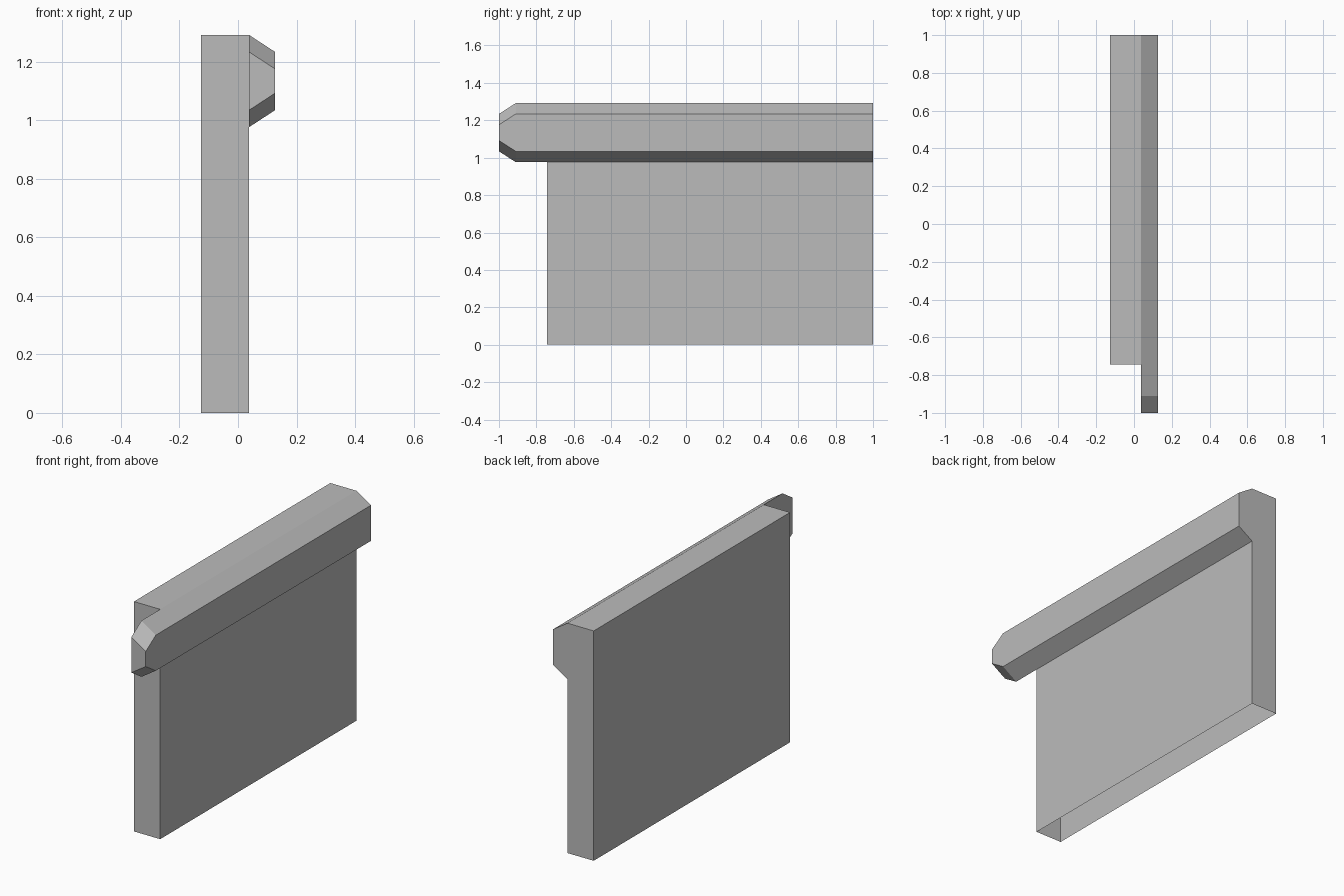
import bpy
import bmesh

cube = bpy.data.objects.get("Cube")
if cube:
    bpy.data.objects.remove(cube, do_unlink=True)

GREY = (0.5, 0.5, 0.5, 1.0)
mat = bpy.data.materials.new("plain grey")
mat.use_nodes = True
mat.diffuse_color = GREY
mat.node_tree.nodes["Principled BSDF"].inputs["Base Color"].default_value = GREY

JOINT_X, OUTER_X = 0.037, 0.126
BACK_Y, TOP_Z = 1.0, 1.292


def loft(name, rings, cap_start=True):
    """Skin a row of matching closed rings and cap the ends."""
    bm = bmesh.new()
    loops = [[bm.verts.new(p) for p in ring] for ring in rings]
    count = len(loops[0])
    for a, b in zip(loops, loops[1:]):
        for i in range(count):
            j = (i + 1) % count
            bm.faces.new((a[i], a[j], b[j], b[i]))
    if cap_start:
        bm.faces.new(loops[0])
    bm.faces.new(loops[-1])
    bmesh.ops.recalc_face_normals(bm, faces=bm.faces[:])
    mesh = bpy.data.meshes.new(name)
    bm.to_mesh(mesh)
    bm.free()
    mesh.materials.append(mat)
    obj = bpy.data.objects.new(name, mesh)
    bpy.context.collection.objects.link(obj)
    return obj


# Wall panel: hollow shell, open underneath
def wall_ring(z):
    left, front = -0.126, -0.744
    return [(left, front, z), (JOINT_X, front, z),
            (JOINT_X, BACK_Y, z), (left, BACK_Y, z)]


loft("wall_panel", [wall_ring(0), wall_ring(TOP_Z)], cap_start=False)


# Side rail: bevelled top and bottom, tapering at its front end
def rail_ring(y, inset):
    bevel = 0.058
    low, high = 0.976 + inset, TOP_Z - inset
    return [(JOINT_X, y, low), (OUTER_X, y, low + bevel),
            (OUTER_X, y, high - bevel), (JOINT_X, y, high)]


loft("side_rail", [rail_ring(-1.0, 0.058), rail_ring(-0.91, 0), rail_ring(BACK_Y, 0)])
